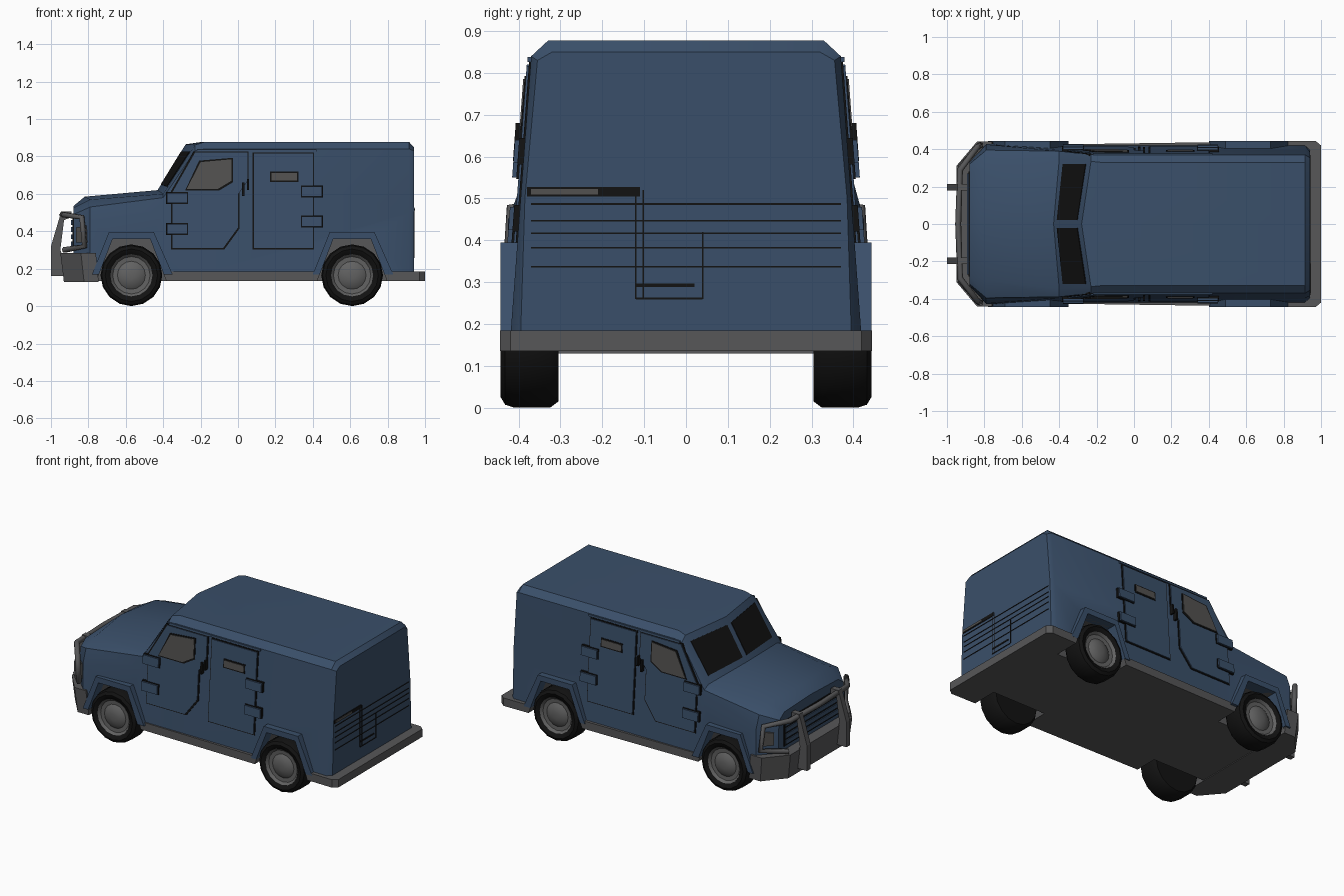
import bpy, bmesh, math
from mathutils import Vector

old = bpy.data.objects.get("Cube")
if old:
    bpy.data.objects.remove(old, do_unlink=True)


def material(name, r, g, b):
    m = bpy.data.materials.new(name)
    m.use_nodes = True
    m.diffuse_color = (r, g, b, 1)
    node = m.node_tree.nodes["Principled BSDF"]
    node.inputs["Base Color"].default_value = (r, g, b, 1)
    node.inputs["Roughness"].default_value = 0.7
    return m


BLUE = material("steel blue", .042, .078, .142)
GREY = material("trim grey", .095, .095, .098)
BLACK = material("rubber black", .006, .006, .006)
GLASS = material("glass grey", .085, .083, .08)
HUB = material("hub grey", .12, .12, .12)


def finish(name, bm, *mats, smooth=30):
    """Turn a bmesh into a shaded object."""
    bmesh.ops.recalc_face_normals(bm, faces=bm.faces)
    me = bpy.data.meshes.new(name)
    bm.to_mesh(me)
    bm.free()
    for m in mats:
        me.materials.append(m)
    ob = bpy.data.objects.new(name, me)
    bpy.context.collection.objects.link(ob)
    if smooth:
        bpy.ops.object.select_all(action='DESELECT')
        ob.select_set(True)
        bpy.context.view_layer.objects.active = ob
        bpy.ops.object.shade_smooth_by_angle(angle=math.radians(smooth))
    return ob


def prism(bm, low, high):
    """Closed solid between two matching outlines."""
    a, b = [[bm.verts.new(p) for p in ring] for ring in (low, high)]
    bm.faces.new(a)
    bm.faces.new(b)
    for i in range(len(a)):
        j = (i + 1) % len(a)
        bm.faces.new((a[i], a[j], b[j], b[i]))


def box(bm, x, y, z):
    corners = [(x[0], y[0]), (x[1], y[0]), (x[1], y[1]), (x[0], y[1])]
    prism(bm, [(*c, z[0]) for c in corners], [(*c, z[1]) for c in corners])


def side(z):
    """Half width of the leaning side wall."""
    return .41 - (z - .3) * .074


def side_slab(name, outlines, mat, inner, outer):
    """Plates lying on both side walls."""
    bm = bmesh.new()
    for s in (-1, 1):
        for pts in outlines:
            prism(bm, *[[(x, s * (side(z) + o), z) for x, z in pts] for o in (inner, outer)])
    return finish(name, bm, mat, smooth=0)


def rect(x0, x1, z0, z1):
    return [(x0, z0), (x1, z0), (x1, z1), (x0, z1)]


def grow(pts, d):
    cx, cz = [(min(c) + max(c)) / 2 for c in zip(*pts)]
    return [(x + math.copysign(d, x - cx), z + math.copysign(d, z - cz)) for x, z in pts]


# Body: lofted stations (side x, centre x, half section from sill to shoulder, crown z)
w = [(side(z), z) for z in (.18, .5, .58, .83)]
stations = [
    (-.88, -.88, [(.33, .18), (.33, .42), (.32, .49), (.27, .525)], .535),
    (-.79, -.82, [(.43, .18), (.425, .45), (.395, .53), (.30, .57)], .585),
    (-.40, -.43, [w[0], w[1], w[2], (.345, .60)], .62),
    (-.23, -.28, [w[0], w[1], w[3], (.335, .862)], .865),
    (-.18, -.20, [w[0], w[1], (.37, .84), (.33, .877)], .877),
    (.915, .915, [w[0], w[1], (.37, .84), (.33, .877)], .877),
    (.94, .94, [(.395, .18), (.385, .5), (.355, .83), (.32, .85)], .85),
]
bm = bmesh.new()
rings = []
for xs, xc, half, top in stations:
    pts = [(xs, y, z) for y, z in half] + [(xc, 0, top)]
    pts += [(xs, -y, z) for y, z in reversed(half)]
    rings.append([bm.verts.new(p) for p in pts])
for a, b in zip(rings, rings[1:]):
    for i in range(len(a)):
        j = (i + 1) % len(a)
        bm.faces.new((a[i], a[j], b[j], b[i]))
bm.faces.new(rings[0])
bm.faces.new(rings[-1])
body = finish("body", bm, BLUE, GREY, smooth=35)

# Grey sill and rear step
plan = [(-.80, .42), (.97, .445), (1, .42)]
plan += [(x, -y) for x, y in reversed(plan)]
bm = bmesh.new()
prism(bm, [(x, y, .135) for x, y in plan], [(x, y, .185) for x, y in plan])
sill = finish("sill_and_rear_step", bm, GREY, GREY)

# Wheel wells and flares
WHEELS = (-.57, .61)
well = [(-.2, .1), (-.1, .36), (.1, .36), (.2, .1)]
flare = [(-.21, .17), (-.12, .395), (.12, .395), (.22, .17),
         (.173, .17), (.1, .36), (-.1, .36), (-.173, .17)]
cut, trim = bmesh.new(), bmesh.new()
for cx in WHEELS:
    for s in (-1, 1):
        prism(cut, *[[(cx + x, s * y, z) for x, z in well] for y in (.28, .5)])
        prism(trim, *[[(cx + x, s * y, z) for x, z in flare] for y in (.37, .443)])
for f in cut.faces:
    f.material_index = 1
cutter = finish("wheel_well_cutter", cut, BLUE, GREY, smooth=0)
cutter.hide_render = cutter.hide_viewport = True
for ob in (body, sill):
    mod = ob.modifiers.new("wheel wells", 'BOOLEAN')
    mod.object, mod.operation, mod.solver = cutter, 'DIFFERENCE', 'EXACT'
finish("wheel_flares", trim, BLUE, smooth=0)


# Wheels
def lathe(name, profile, mat):
    bm = bmesh.new()
    n = 16
    for cx in WHEELS:
        for s in (-1, 1):
            loops = [[bm.verts.new((cx + r * math.sin(math.tau * k / n), s * y,
                                    .165 + r * math.cos(math.tau * k / n)))
                      for k in range(n)] for r, y in profile]
            for a, b in zip(loops, loops[1:]):
                for k in range(n):
                    j = (k + 1) % n
                    bm.faces.new((a[k], a[j], b[j], b[k]))
            bm.faces.new(loops[0])
            bm.faces.new(loops[-1])
    finish(name, bm, mat, smooth=40)


lathe("tyres", [(.1, .41), (.113, .432), (.14, .443), (.158, .432), (.165, .41),
                (.165, .325), (.15, .305), (.1, .305)], BLACK)
lathe("wheel_hubs", [(.113, .40), (.113, .434), (.1, .42), (.075, .418), (.055, .432), (.02, .438)], HUB)

# Doors with dark seams
front_door = [(-.35, .31), (-.08, .31), (0, .42), (0, .6), (.05, .67), (.05, .82), (-.23, .82), (-.35, .61)]
rear_door = rect(.085, .4, .31, .815)
doors = [front_door, rear_door]
side_slab("door_seams", [grow(d, .007) for d in doors], BLACK, -.01, .004)
side_slab("doors", doors, BLUE, -.01, .009)

# Side windows, hinges and handles
window = [(-.275, .625), (-.11, .625), (-.035, .67), (-.035, .785), (-.2, .77)]
slot = rect(.18, .315, .672, .712)
side_slab("window_frames", [grow(window, .008), grow(slot, .008)], BLACK, 0, .012)
side_slab("side_windows", [window, slot], GLASS, 0, .015)
hinges = [rect(*r) for r in ((-.38, -.27, .55, .605), (-.38, -.27, .385, .44),
                             (.34, .45, .585, .64), (.34, .45, .425, .48))]
side_slab("hinge_gaps", [grow(h, .004) for h in hinges], BLACK, 0, .014)
side_slab("hinges", hinges, BLUE, 0, .024)
side_slab("door_handles", [rect(.022, .034, .59, .66), rect(.048, .058, .62, .68)], BLACK, 0, .025)
side_slab("roof_drip_rails", [rect(-.22, .42, .826, .838)], BLUE, 0, .008)

# Split windscreen on the two slanted faces
bm = bmesh.new()
for s in (-1, 1):
    a, b, c, d = [Vector(p) for p in ((-.43, 0, .62), (-.4, .345 * s, .6),
                                      (-.23, .335 * s, .862), (-.28, 0, .865))]
    normal = (b - a).cross(d - a).normalized() * s
    pane = [a.lerp(b, u).lerp(d.lerp(c, u), v) for u, v in ((.06, .12), (.93, .14), (.95, .86), (.06, .84))]
    prism(bm, [p - normal * .004 for p in pane], [p + normal * .005 for p in pane])
finish("windscreen", bm, BLACK, smooth=0)

# Grille and corner lamps
bm = bmesh.new()
box(bm, (-.886, -.875), (-.28, .28), (.31, .47))
finish("grille", bm, BLACK, smooth=0)
bm = bmesh.new()
for k in range(4):
    z = .32 + k * .038
    box(bm, (-.892, -.88), (-.27, .27), (z, z + .026))
finish("grille_slats", bm, BLUE, smooth=0)
bm = bmesh.new()
for s in (-1, 1):
    prism(bm, *[[(x - o, s * (y + o), z) for x, y, z in
                 ((-.86, .35, .34), (-.805, .41, .34), (-.81, .405, .43), (-.86, .35, .42))]
                for o in (-.003, .006)])
finish("headlamps", bm, GLASS, smooth=0)

# Front bumper
plan = [(-.76, .44), (-.84, .44), (-.95, .31)]
plan += [(x, -y) for x, y in reversed(plan)]
bm = bmesh.new()
prism(bm, [(x * .98, y * .98, .13) for x, y in plan], [(x, y, .285) for x, y in plan])
finish("front_bumper", bm, GREY)

# Guard uprights and tubes
upright = [(-1, .16), (-1, .32), (-.945, .505), (-.89, .505), (-.89, .475), (-.93, .46), (-.95, .3), (-.9, .16)]
bm = bmesh.new()
for s in (-1, 1):
    prism(bm, *[[(x, s * y, z) for x, z in upright] for y in (.18, .215)])
finish("guard_uprights", bm, GREY, smooth=0)
half = [(-.94, 0, .488), (-.93, .29, .488), (-.835, .415, .475), (-.82, .425, .32), (-.93, .3, .3)]
curve = bpy.data.curves.new("guard_tubes", 'CURVE')
curve.dimensions, curve.bevel_depth, curve.bevel_resolution, curve.use_fill_caps = '3D', .016, 1, True
for s in (-1, 1):
    spline = curve.splines.new('POLY')
    spline.points.add(len(half) - 1)
    for point, (x, y, z) in zip(spline.points, half):
        point.co = (x, s * y, z, 1)
curve.materials.append(GREY)
bpy.context.collection.objects.link(bpy.data.objects.new("guard_tubes", curve))

# Rear panel lines, latch frame and plate
bm = bmesh.new()
for z in (.335, .38, .415, .445, .485):
    box(bm, (.935, .943), (-.37, .37), (z, z + .004))
for y in (-.122, -.104, .038):
    box(bm, (.935, .943), (y, y + .004), (.26, .52 if y < 0 else .42))
box(bm, (.935, .943), (-.12, .04), (.258, .263))
box(bm, (.935, .943), (-.12, .02), (.288, .297))
box(bm, (.935, .943), (-.38, -.11), (.505, .527))
finish("rear_panel_lines", bm, BLACK, smooth=0)
bm = bmesh.new()
box(bm, (.938, .946), (-.37, -.21), (.51, .523))
finish("rear_plate", bm, GLASS, smooth=0)
